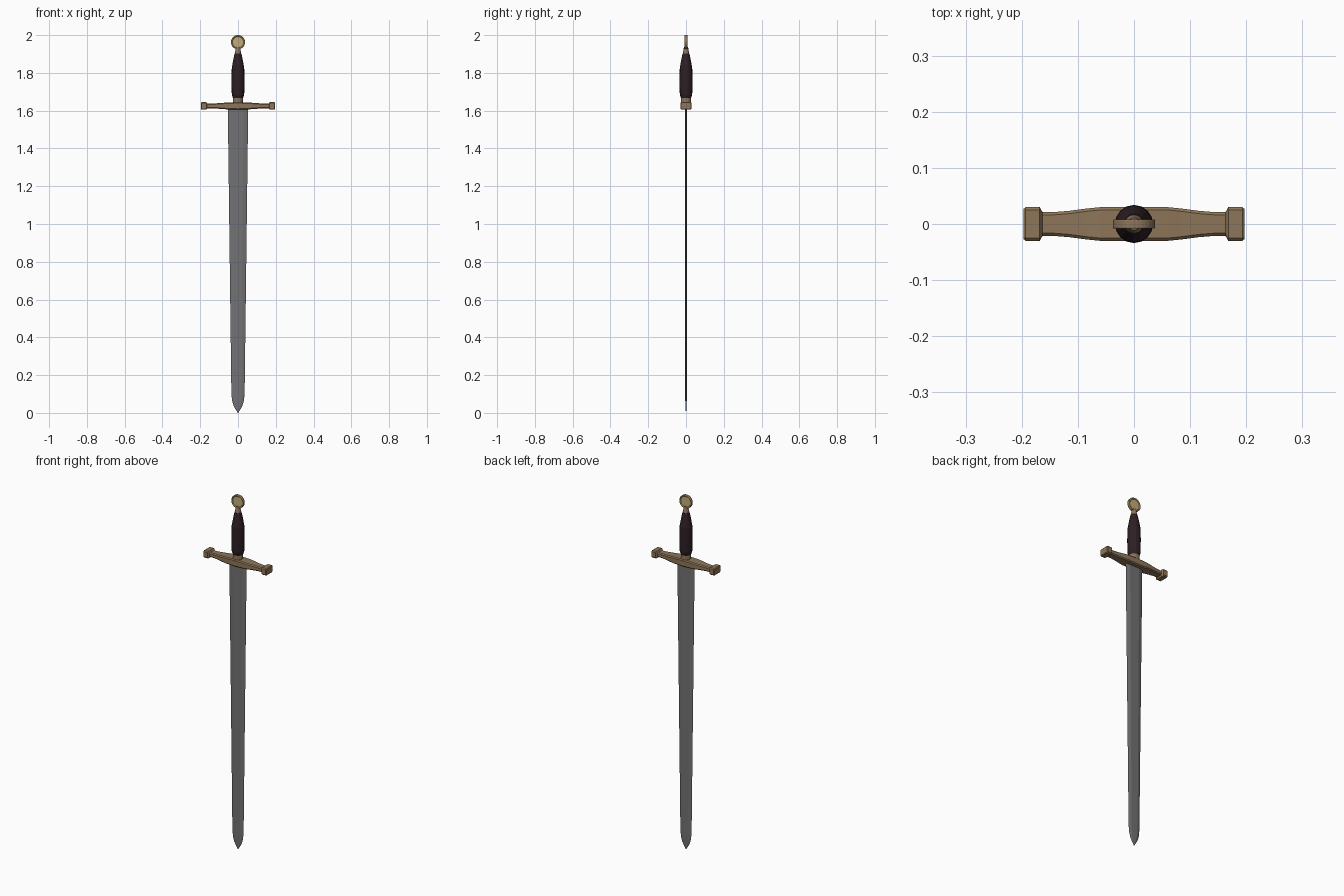
import bpy, bmesh, math
from mathutils import Matrix

if "Cube" in bpy.data.objects:
    bpy.data.objects.remove(bpy.data.objects["Cube"])


def material(name, rgb):
    m = bpy.data.materials.new(name)
    m.diffuse_color = (*rgb, 1)
    m.use_nodes = True
    m.node_tree.nodes["Principled BSDF"].inputs["Base Color"].default_value = m.diffuse_color
    return m


STEEL = material("steel", (0.17, 0.17, 0.175))
BRONZE = material("bronze", (0.27, 0.18, 0.10))
GOLD = material("pale gold", (0.55, 0.41, 0.19))
LEATHER = material("dark leather", (0.026, 0.014, 0.017))


def make(name, bm, *mats):
    bmesh.ops.recalc_face_normals(bm, faces=bm.faces)
    me = bpy.data.meshes.new(name)
    bm.to_mesh(me)
    bm.free()
    for m in mats:
        me.materials.append(m)
    ob = bpy.data.objects.new(name, me)
    bpy.context.collection.objects.link(ob)
    return ob


def loft(name, sections, *mats):
    """Skin a list of equal-length closed rings and cap both ends."""
    bm = bmesh.new()
    rings = [[bm.verts.new(p) for p in s] for s in sections]
    for a, b in zip(rings, rings[1:]):
        for i in range(len(a)):
            j = (i + 1) % len(a)
            bm.faces.new((a[i], a[j], b[j], b[i]))
    bm.faces.new(rings[0])
    bm.faces.new(rings[-1])
    return make(name, bm, *mats)


def lathe(name, profile, n, *mats):
    return loft(name, [[(r * math.cos(2 * math.pi * i / n), r * math.sin(2 * math.pi * i / n), z)
                        for i in range(n)] for r, z in profile], *mats)


# Blade: thin bevelled section with a flat middle, tapering to a point
def blade_ring(w, t, z):
    f = w * 0.55
    return [(-w, 0, z), (-f, -t, z), (f, -t, z), (w, 0, z), (f, t, z), (-f, t, z)]


loft("blade", [blade_ring(*s) for s in [
    (0.001, 0.0005, 0), (0.012, 0.002, 0.017), (0.024, 0.003, 0.039),
    (0.031, 0.004, 0.064), (0.035, 0.0045, 0.1), (0.054, 0.005, 1.612)]], STEEL)


# Crossguard: chamfered bar swelling at the middle, with a block at each end
def guard_ring(x, hy, hz, c=0.005):
    return [(x, y, 1.625 + z) for y, z in [
        (-hy + c, -hz), (hy - c, -hz), (hy, -hz + c), (hy, hz - c),
        (hy - c, hz), (-hy + c, hz), (-hy, hz - c), (-hy, -hz + c)]]


half = [(0.06, 0.030, 0.018), (0.085, 0.0275, 0.016), (0.115, 0.0235, 0.014),
        (0.14, 0.0215, 0.013), (0.163, 0.021, 0.0125),
        (0.168, 0.030, 0.020), (0.193, 0.030, 0.020), (0.197, 0.027, 0.017)]
sections = [(-x, y, z) for x, y, z in reversed(half)] + [(0, 0.030, 0.020)] + half
loft("crossguard", [guard_ring(*s) for s in sections], BRONZE)

# Handle: lower collar, leather grip and upper collar
lathe("lower_collar", [(0.027, 1.638), (0.027, 1.672)], 16, BRONZE)
lathe("grip", [(0.027, 1.668), (0.033, 1.686), (0.034, 1.76), (0.033, 1.825),
               (0.025, 1.87), (0.018, 1.903)], 16, LEATHER)
lathe("upper_collar", [(0.017, 1.900), (0.011, 1.937)], 16, BRONZE)

# Pommel: upright disc with a bronze rim and recessed gold faces
pommel = lathe("pommel", [(0.029, -0.005), (0.032, -0.008), (0.0365, -0.008), (0.0375, -0.006),
                          (0.0375, 0.006), (0.0365, 0.008), (0.032, 0.008), (0.029, 0.005)],
               32, BRONZE, GOLD)
pommel.data.transform(Matrix.Translation((0, 0, 1.9625)) @ Matrix.Rotation(math.pi / 2, 4, 'X'))
for p in pommel.data.polygons:
    p.material_index = 1 if abs(p.normal.y) > 0.5 else 0
